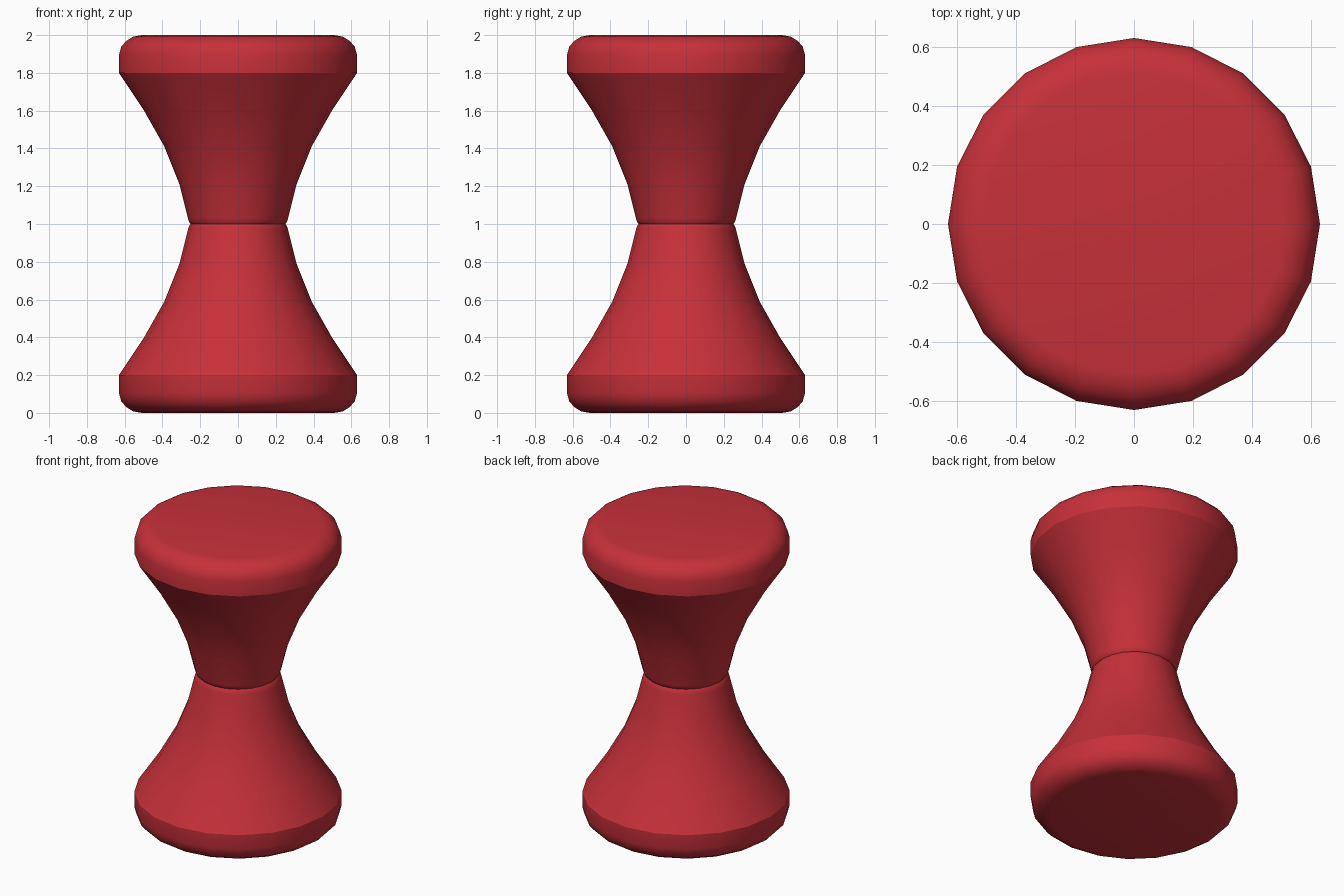
import bpy, bmesh, math

if "Cube" in bpy.data.objects:
    bpy.data.objects.remove(bpy.data.objects["Cube"])

SIDES = 20

red = bpy.data.materials.new("glossy red plastic")
red.diffuse_color = (0.57, 0.03, 0.042, 1)
red.use_nodes = True
red.node_tree.nodes["Principled BSDF"].inputs["Base Color"].default_value = red.diffuse_color

# Half profile (radius, height) from the rounded rim up to the waist
HALF = [(0.51, 0.0), (0.555, 0.008), (0.59, 0.03), (0.618, 0.06), (0.63, 0.105),
        (0.63, 0.2), (0.5, 0.395), (0.39, 0.59), (0.31, 0.79), (0.265, 0.97),
        (0.26, 0.988), (0.25, 1.0)]


def lathe(name, profile):
    """Revolve a profile around z and cap both ends."""
    bm = bmesh.new()
    rings = []
    for r, z in profile:
        rings.append([bm.verts.new((r * math.cos(2 * math.pi * i / SIDES),
                                    r * math.sin(2 * math.pi * i / SIDES), z))
                      for i in range(SIDES)])
    for a, b in zip(rings, rings[1:]):
        for i in range(SIDES):
            j = (i + 1) % SIDES
            bm.faces.new((a[i], a[j], b[j], b[i]))
    bm.faces.new(rings[0][::-1])
    bm.faces.new(rings[-1])
    bmesh.ops.recalc_face_normals(bm, faces=bm.faces)
    mesh = bpy.data.meshes.new(name)
    bm.to_mesh(mesh)
    bm.free()
    mesh.materials.append(red)
    obj = bpy.data.objects.new(name, mesh)
    bpy.context.collection.objects.link(obj)
    bpy.ops.object.select_all(action='DESELECT')
    obj.select_set(True)
    bpy.context.view_layer.objects.active = obj
    bpy.ops.object.shade_smooth_by_angle(angle=math.radians(30))
    return obj


# Hourglass stool: flared base and mirrored seat meeting at the waist
lathe("hourglass_stool", HALF + [(r, 2 - z) for r, z in HALF[-2::-1]])
